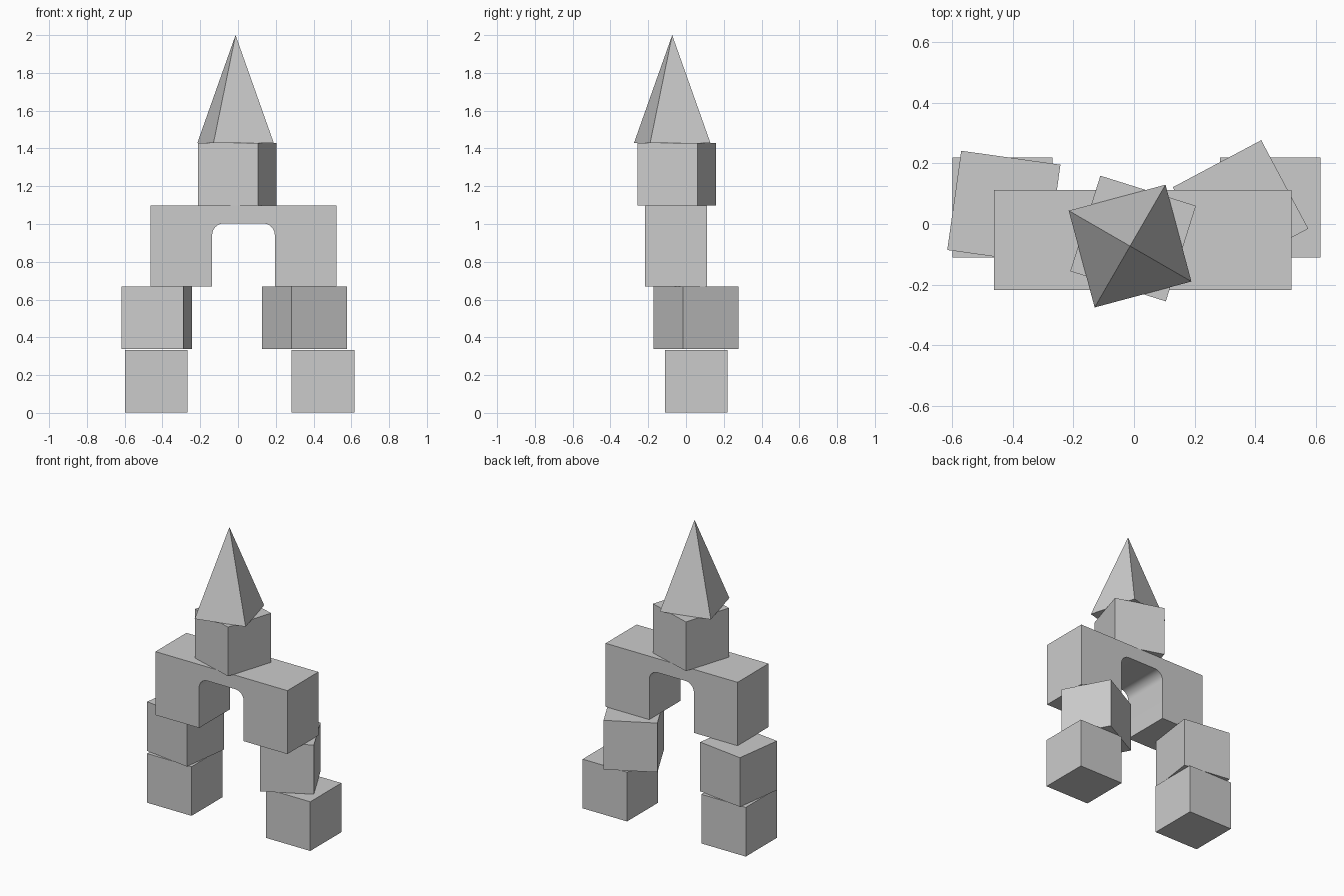
import bpy
import math

if "Cube" in bpy.data.objects:
    bpy.data.objects.remove(bpy.data.objects["Cube"])

S = 0.331  # toy block edge length


def block(name, x, y, z, angle=0):
    """Cube resting with its underside at height z."""
    bpy.ops.mesh.primitive_cube_add(size=S, location=(x, y, z + S / 2),
                                    rotation=(0, 0, math.radians(angle)))
    bpy.context.object.name = name


# Leg blocks: straight lower ones, twisted upper ones
block("lower_left_block", -0.434, 0.055, 0.002)
block("lower_right_block", 0.45, 0.055, 0.002)
block("upper_left_block", -0.43, 0.055, 0.337, -8)
block("upper_right_block", 0.352, 0.053, 0.337, 28)

# Arch: half profile mirrored about its centre, extruded in y
CX, Y0, Y1, Z0, Z1 = 0.029, -0.218, 0.112, 0.67, 1.097
OUT, INN, TOP, R = 0.4915, 0.166, 1.003, 0.062
half = [(OUT, Z1), (OUT, Z0), (INN, Z0)]
for i in range(9):
    a = math.pi / 2 * i / 8
    half.append((INN - R + R * math.cos(a), TOP - R + R * math.sin(a)))
profile = half + [(-x, z) for x, z in reversed(half)]
n = len(profile)
verts = [(x + CX, y, z) for y in (Y0, Y1) for x, z in profile]
faces = [tuple(reversed(range(n))), tuple(range(n, 2 * n))]
faces += [(i, (i + 1) % n, (i + 1) % n + n, i + n) for i in range(n)]
mesh = bpy.data.meshes.new("arch")
# clockwise profile seen from the front: flip to point outwards
mesh.from_pydata(verts, [], faces)
arch = bpy.data.objects.new("arch", mesh)
bpy.context.collection.objects.link(arch)
bpy.context.view_layer.objects.active = arch
bpy.ops.object.select_all(action='DESELECT')
arch.select_set(True)
bpy.ops.object.mode_set(mode='EDIT')
bpy.ops.mesh.select_all(action='SELECT')
bpy.ops.mesh.normals_make_consistent(inside=False)
bpy.ops.object.mode_set(mode='OBJECT')
bpy.ops.object.shade_smooth_by_angle(angle=math.radians(30))

# Tower block on top of the arch
block("tower_block", -0.003, -0.048, 1.097, -17.5)

# Pyramid spire
H = 2.0 - 1.428
bpy.ops.mesh.primitive_cone_add(vertices=4, radius1=S / math.sqrt(2), radius2=0,
                                depth=H, location=(-0.013, -0.073, 1.428 + H / 2),
                                rotation=(0, 0, math.radians(60)))
bpy.context.object.name = "spire"
